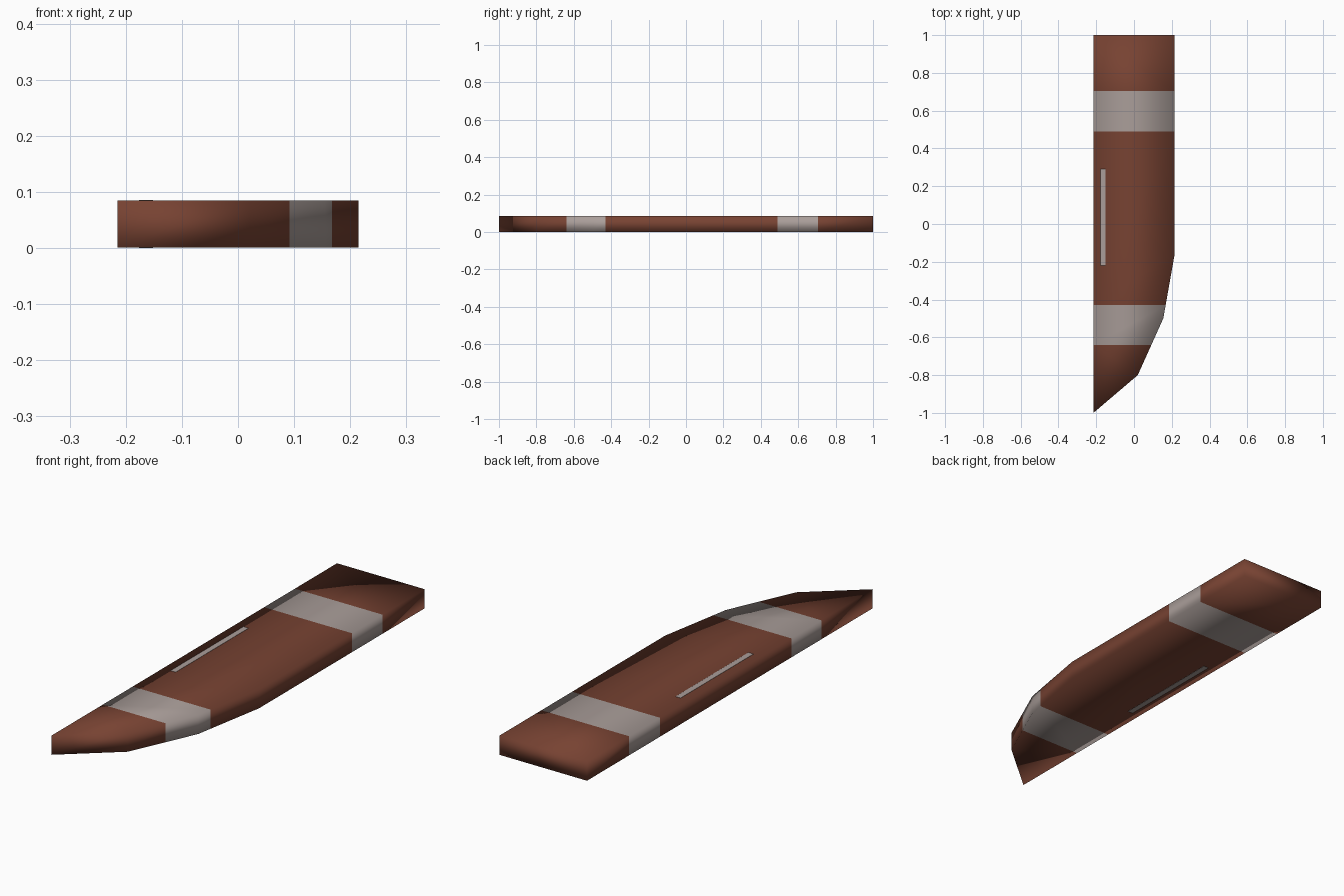
import bpy, bmesh

if "Cube" in bpy.data.objects:
    bpy.data.objects.remove(bpy.data.objects["Cube"])

H = 0.086          # thickness
SKIN = 0.0008      # how proud the slot plates sit
OUTLINE = [(-0.215, 1), (-0.215, -1), (0.02, -0.8), (0.155, -0.5),
           (0.215, -0.16), (0.215, 1)]
BANDS = [(-0.64, -0.43), (0.49, 0.705)]


def material(name, rgb):
    m = bpy.data.materials.new(name)
    m.diffuse_color = (*rgb, 1)
    m.use_nodes = True
    m.node_tree.nodes["Principled BSDF"].inputs["Base Color"].default_value = m.diffuse_color
    return m


brown = material("red_brown", (0.185, 0.055, 0.032))
grey = material("warm_grey", (0.40, 0.34, 0.32))


def make_object(name, bm, mats):
    mesh = bpy.data.meshes.new(name)
    bm.to_mesh(mesh)
    bm.free()
    for m in mats:
        mesh.materials.append(m)
    ob = bpy.data.objects.new(name, mesh)
    bpy.context.collection.objects.link(ob)
    return ob


# Blade-shaped body: extruded outline, cut at the band edges
bm = bmesh.new()
face = bm.faces.new([bm.verts.new((x, y, SKIN)) for x, y in OUTLINE])
ext = bmesh.ops.extrude_face_region(bm, geom=[face], use_keep_orig=True)
top = [g for g in ext["geom"] if isinstance(g, bmesh.types.BMVert)]
bmesh.ops.translate(bm, verts=top, vec=(0, 0, H - 2 * SKIN))
for y in [v for band in BANDS for v in band]:
    bmesh.ops.bisect_plane(bm, geom=bm.verts[:] + bm.edges[:] + bm.faces[:],
                           plane_co=(0, y, 0), plane_no=(0, 1, 0))
bmesh.ops.recalc_face_normals(bm, faces=bm.faces[:])
# Grey wraps between the cuts, soft shading throughout
for f in bm.faces:
    y = f.calc_center_bounds().y
    f.material_index = int(any(a < y < b for a, b in BANDS))
    f.smooth = True
make_object("body", bm, [brown, grey])

# Thin slot plates on the upper and lower faces
for name, z in (("upper_slot", H - SKIN), ("lower_slot", SKIN)):
    bm = bmesh.new()
    bmesh.ops.create_cube(bm, size=1)
    bmesh.ops.scale(bm, verts=bm.verts[:], vec=(0.025, 0.51, 2 * SKIN))
    bmesh.ops.translate(bm, verts=bm.verts[:], vec=(-0.164, 0.035, z))
    make_object(name, bm, [grey])
